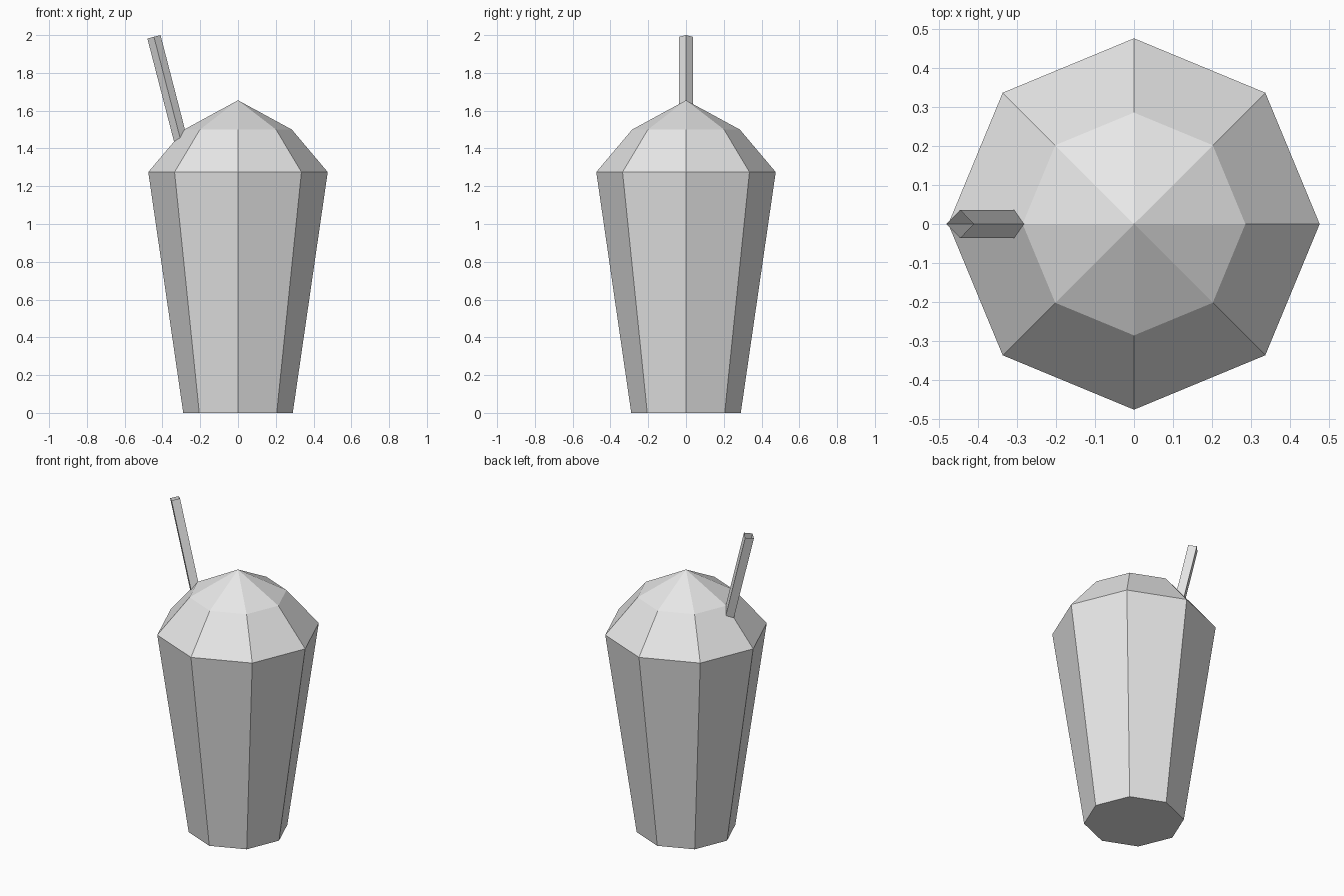
import bpy, bmesh, math
from mathutils import Matrix, Vector

old = bpy.data.objects.get("Cube")
if old:
    bpy.data.objects.remove(old, do_unlink=True)

grey = bpy.data.materials.new("light_grey")
grey.use_nodes = True
colour = (0.8, 0.8, 0.8, 1)
grey.diffuse_color = colour
grey.node_tree.nodes["Principled BSDF"].inputs["Base Color"].default_value = colour


def lathe(name, profile, sides, cap_base=False, tip=None):
    """Flat-sided solid from (radius, height) rings, with optional base and pointed tip."""
    bm = bmesh.new()
    rings = []
    for r, z in profile:
        angles = [math.tau * i / sides for i in range(sides)]
        rings.append([bm.verts.new((r * math.cos(a), r * math.sin(a), z)) for a in angles])
    for low, high in zip(rings, rings[1:]):
        for i in range(sides):
            j = (i + 1) % sides
            bm.faces.new((low[i], low[j], high[j], high[i]))
    if cap_base:
        bm.faces.new(reversed(rings[0]))
    if tip is not None:
        apex = bm.verts.new((0, 0, tip))
        for i in range(sides):
            bm.faces.new((rings[-1][i], rings[-1][(i + 1) % sides], apex))
    mesh = bpy.data.meshes.new(name)
    bm.to_mesh(mesh)
    bm.free()
    mesh.materials.append(grey)
    obj = bpy.data.objects.new(name, mesh)
    bpy.context.collection.objects.link(obj)
    return obj


# Tapered octagonal cup and its faceted domed lid
rim = (0.475, 1.275)
lathe("cup", [(0.29, 0), rim], 8, cap_base=True)
lathe("domed_lid", [rim, (0.285, 1.5)], 8, tip=1.655)

# Open square straw, leaning out through the lid on the right
straw = lathe("straw", [(0.036, -0.65), (0.036, 0)], 4)
straw.matrix_world = (Matrix.Translation(Vector((-0.445, 0, 1.991)))
                      @ Matrix.Rotation(math.radians(-14.5), 4, "Y"))
